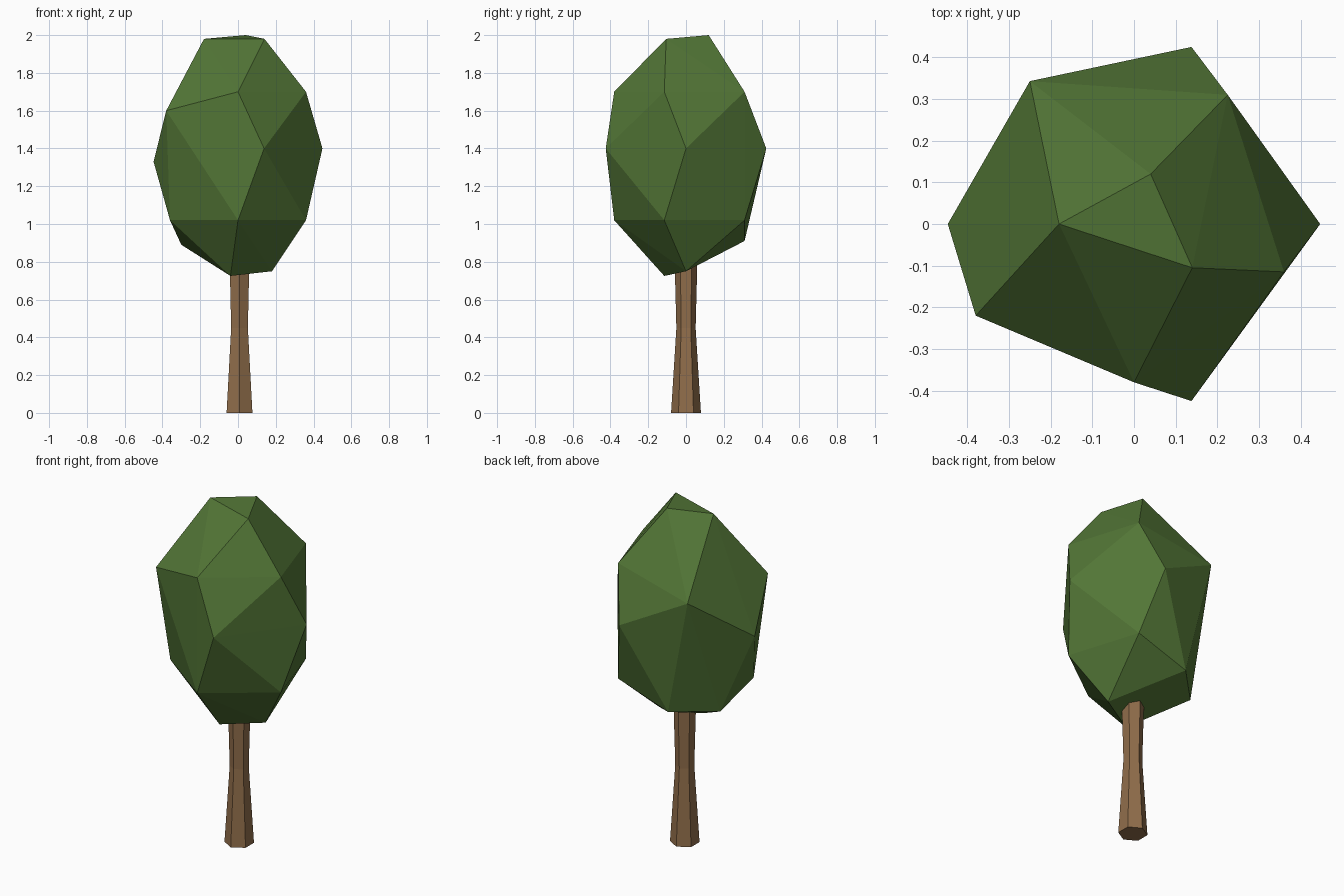
import bpy, bmesh, math
from mathutils import Vector

if "Cube" in bpy.data.objects:
    bpy.data.objects.remove(bpy.data.objects["Cube"])


def material(name, color):
    mat = bpy.data.materials.new(name)
    mat.diffuse_color = (*color, 1)
    mat.use_nodes = True
    mat.node_tree.nodes["Principled BSDF"].inputs["Base Color"].default_value = mat.diffuse_color
    return mat


def add_object(name, bm, mat):
    bmesh.ops.recalc_face_normals(bm, faces=bm.faces[:])
    mesh = bpy.data.meshes.new(name)
    bm.to_mesh(mesh)
    bm.free()
    mesh.materials.append(mat)
    obj = bpy.data.objects.new(name, mesh)
    bpy.context.collection.objects.link(obj)
    return obj


# Trunk: six-sided, flared at the base, narrow in the middle, hidden top inside the crown
bm = bmesh.new()
rings = []
for z, r in [(0, 0.079), (0.45, 0.051), (0.95, 0.064)]:
    rings.append([bm.verts.new((0.008 + r * math.cos(a), r * math.sin(a), z))
                  for a in (math.pi / 2 + i * math.pi / 3 for i in range(6))])
for low, high in zip(rings, rings[1:]):
    for i in range(6):
        j = (i + 1) % 6
        bm.faces.new((low[i], low[j], high[j], high[i]))
bm.faces.new(rings[0])
bm.faces.new(rings[-1])
add_object("trunk", bm, material("bark", (0.28, 0.155, 0.07)))

# Crown: faceted convex shape spanned by its corner points, from the top down
corners = [
    (0.04, 0.12, 2.0), (-0.18, 0, 1.98), (0.14, -0.105, 1.98),
    (0.36, -0.115, 1.70), (0, -0.38, 1.70), (0.225, 0.31, 1.70),
    (-0.38, -0.22, 1.60), (-0.25, 0.343, 1.60),
    (0.447, 0, 1.40), (0.138, -0.425, 1.40), (0.138, 0.425, 1.40), (-0.447, 0, 1.33),
    (0.36, -0.115, 1.02), (0, -0.38, 1.02), (0.225, 0.31, 1.02), (-0.36, -0.115, 1.02),
    (-0.10, 0.31, 0.91), (-0.30, 0.11, 0.89), (0.18, 0, 0.75), (-0.04, -0.115, 0.725),
]
bm = bmesh.new()
for p in corners:
    bm.verts.new(Vector(p))
bmesh.ops.convex_hull(bm, input=bm.verts[:])
add_object("crown", bm, material("leaves", (0.085, 0.18, 0.037)))
